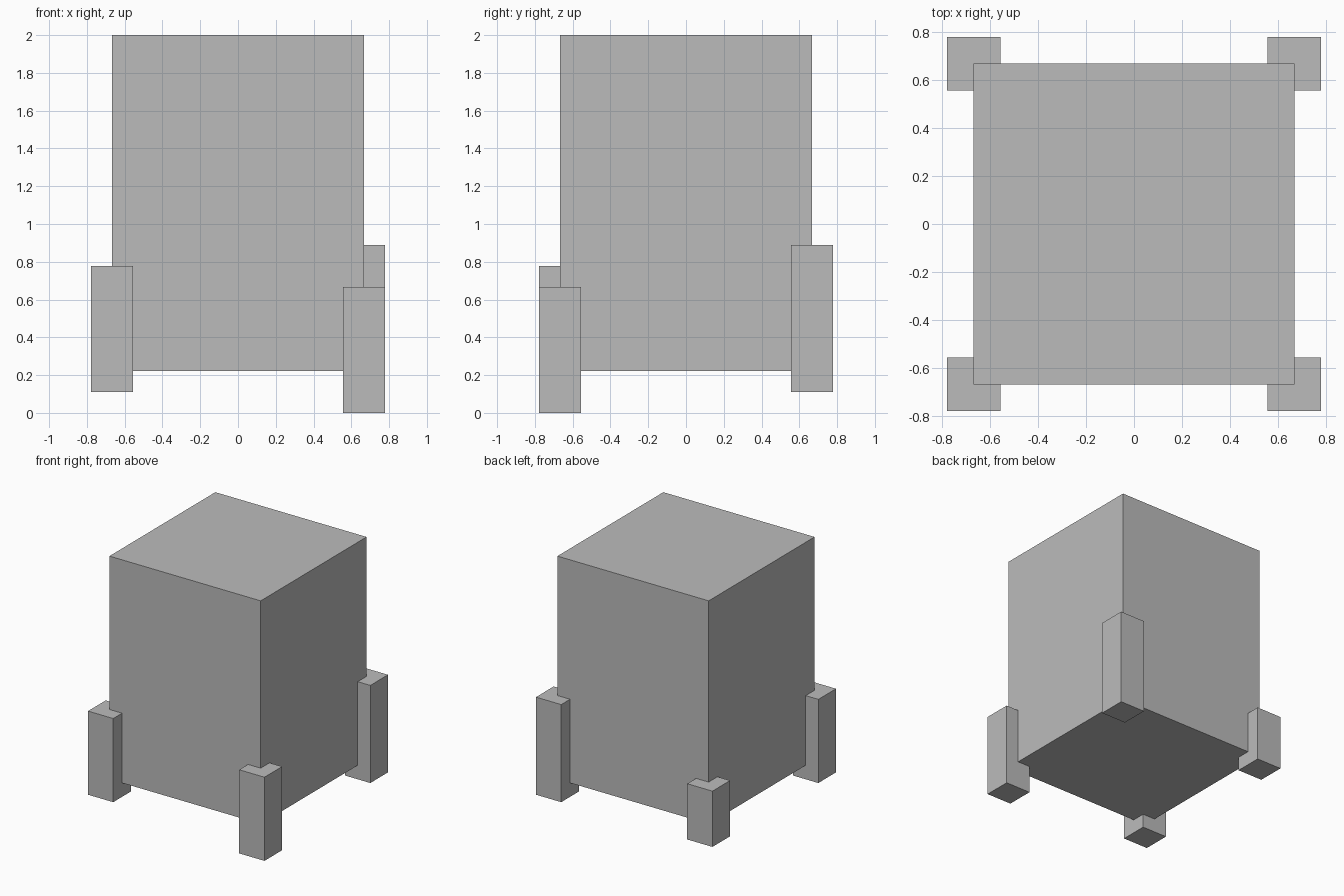
import bpy

cube = bpy.data.objects.get("Cube")
if cube:
    bpy.data.objects.remove(cube, do_unlink=True)

# Single plain grey
grey = bpy.data.materials.new("plain_grey")
grey.use_nodes = True
colour = (0.5, 0.5, 0.5, 1)
grey.diffuse_color = colour
grey.node_tree.nodes["Principled BSDF"].inputs["Base Color"].default_value = colour

U = 1 / 9  # grid unit of the blocky design


def block(name, x, y, width, bottom, top):
    """Square-based box; all measures in grid units."""
    bpy.ops.mesh.primitive_cube_add(size=1, location=(x * U, y * U, (bottom + top) / 2 * U))
    ob = bpy.context.object
    ob.name = name
    ob.scale = (width * U, width * U, (top - bottom) * U)
    bpy.ops.object.transform_apply(location=False, rotation=False, scale=True)
    ob.data.materials.append(grey)
    return ob


# Main body
block("body", 0, 0, 12, 2, 18)

# Corner legs of uneven height
block("front_left_leg", 6, -6, 2, 0, 6)
block("front_right_leg", -6, -6, 2, 1, 7)
block("back_left_leg", 6, 6, 2, 1, 8)
block("back_right_leg", -6, 6, 2, 1, 5)
